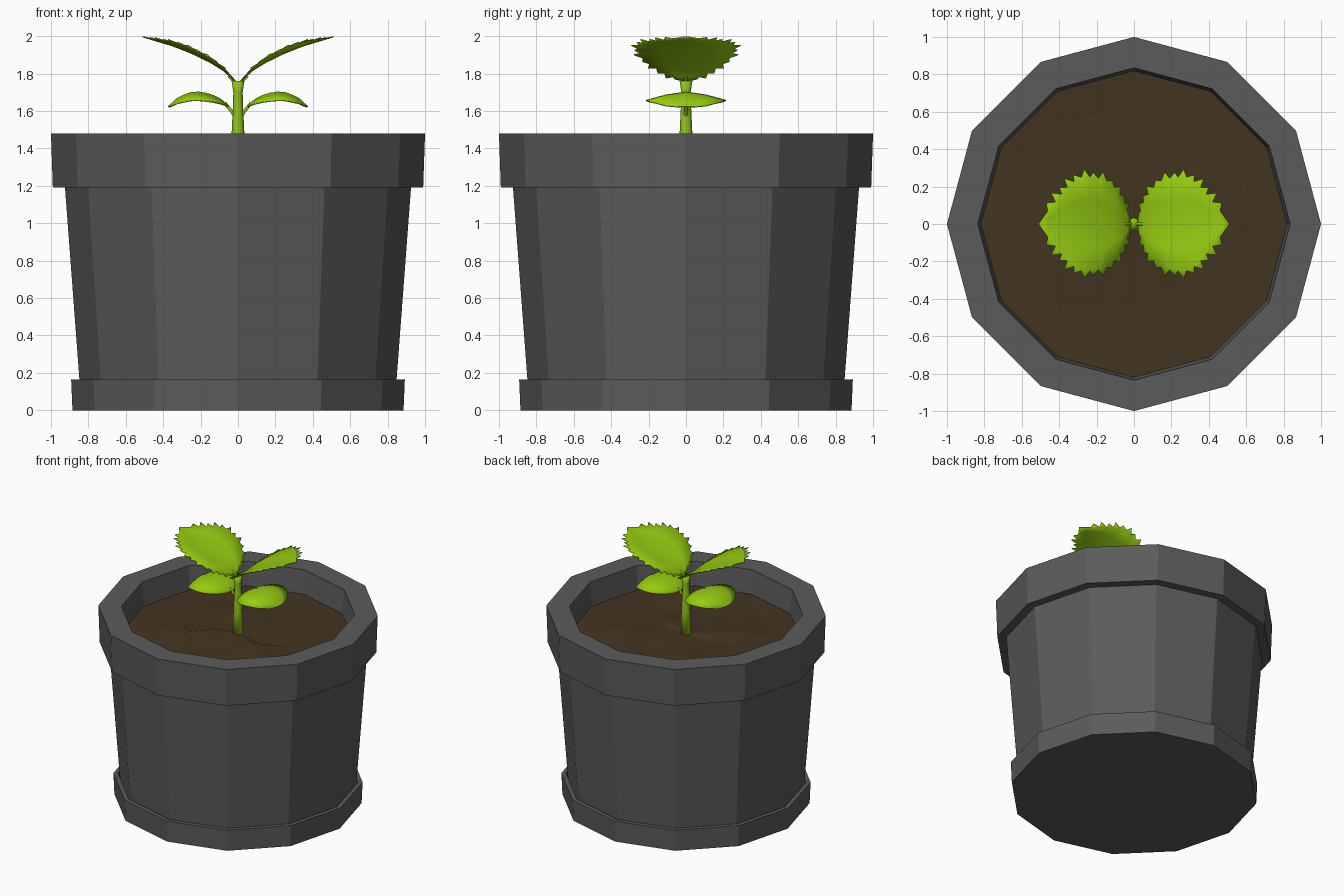
import bpy, bmesh, math, random
from mathutils import Vector

if "Cube" in bpy.data.objects:
    bpy.data.objects.remove(bpy.data.objects["Cube"])

random.seed(4)


def material(name, rgb):
    m = bpy.data.materials.new(name)
    m.diffuse_color = (*rgb, 1)
    m.use_nodes = True
    m.node_tree.nodes["Principled BSDF"].inputs["Base Color"].default_value = m.diffuse_color
    return m


GREY = material("dark grey plastic", (0.105, 0.105, 0.105))
SOIL = material("brown soil", (0.055, 0.034, 0.015))
LEAF = material("leaf green", (0.31, 0.61, 0.006))
STEM = material("stem green", (0.29, 0.55, 0.012))


def finish(name, bm, mat):
    bmesh.ops.remove_doubles(bm, verts=bm.verts, dist=1e-5)
    me = bpy.data.meshes.new(name)
    bm.to_mesh(me)
    bm.free()
    me.materials.append(mat)
    ob = bpy.data.objects.new(name, me)
    bpy.context.collection.objects.link(ob)
    return ob


def lathe(name, profile, mat, sides=12):
    """Revolve (radius, z) points around z, capping both ends."""
    bm = bmesh.new()
    rings = []
    for r, z in profile:
        rings.append([bm.verts.new((r * math.cos(2 * math.pi * i / sides),
                                    r * math.sin(2 * math.pi * i / sides), z))
                      for i in range(sides)])
    for a, b in zip(rings, rings[1:]):
        for i in range(sides):
            j = (i + 1) % sides
            bm.faces.new((a[i], a[j], b[j], b[i]))
    bm.faces.new(rings[0][::-1])
    bm.faces.new(rings[-1])
    bmesh.ops.recalc_face_normals(bm, faces=bm.faces)
    return finish(name, bm, mat)


def interp(table, x):
    for (x0, v0), (x1, v1) in zip(table, table[1:]):
        if x <= x1:
            return v0 + (v1 - v0) * (x - x0) / (x1 - x0)
    return table[-1][1]


# Pot with overhanging rim, and its saucer
lathe("pot", [(0.84, 0.06), (0.925, 1.19), (0.99, 1.19), (1.0, 1.48),
              (0.835, 1.48), (0.815, 1.25)], GREY)
lathe("saucer", [(0.885, 0), (0.892, 0.165), (0.86, 0.165), (0.85, 0.08)], GREY)

# Soil: uneven low-poly disc
bm = bmesh.new()
prev = [bm.verts.new((0, 0, 1.305))] * 12
for r in (0.2, 0.42, 0.63, 0.825):
    ring = []
    for i in range(12):
        edge = r > 0.8
        a = math.radians(30 * i + (0 if edge else random.uniform(-8, 8)))
        z = 1.295 + (0 if edge else random.uniform(-0.015, 0.02))
        ring.append(bm.verts.new((r * math.cos(a), r * math.sin(a), z)))
    for i in range(12):
        j = (i + 1) % 12
        if prev[i] is prev[j]:
            bm.faces.new((prev[i], ring[i], ring[j]))
        else:
            bm.faces.new((prev[i], ring[i], ring[j], prev[j]))
    prev = ring
finish("soil", bm, SOIL)

# Stem
stem = lathe("stem", [(0.037, 1.28), (0.034, 1.48), (0.027, 1.63),
                      (0.025, 1.7), (0.034, 1.76)], STEM, 8)
stem.data.shade_smooth()


def leaf(name, side, spine, width, curl, stations, tooth):
    """Leaf growing along x: spine heights, half widths and optional teeth."""
    bm = bmesh.new()

    def vert(x, y):
        z = interp(spine, x) + curl * abs(y) ** 1.5
        return bm.verts.new((side * x, y, min(z, 2.0)))

    for s in (-1, 1):
        rows = []
        for x in stations:
            w = interp(width, x)
            rows.append([vert(x, s * w * t) for t in (0, 0.5, 1)])
        for k, (a, b) in enumerate(zip(rows, rows[1:])):
            for i in range(2):
                bm.faces.new((a[i], b[i], b[i + 1], a[i + 1]))
            if tooth and k < len(rows) - 2:
                p, q = a[2].co, b[2].co
                d = Vector((abs(q.x) - abs(p.x), abs(q.y) - abs(p.y)))
                n = Vector((-d.y, d.x)).normalized()
                h = tooth * (0.8 + 0.4 * (k % 2))
                x = (abs(p.x) + abs(q.x)) / 2 + n.x * h + 0.008
                y = (abs(p.y) + abs(q.y)) / 2 + n.y * h
                bm.faces.new((a[2], b[2], vert(max(x, 0.025), s * y)))
    bmesh.ops.remove_doubles(bm, verts=bm.verts, dist=1e-5)
    bmesh.ops.dissolve_degenerate(bm, edges=bm.edges, dist=1e-5)
    bmesh.ops.recalc_face_normals(bm, faces=bm.faces)
    if sum(f.normal.z * f.calc_area() for f in bm.faces) < 0:
        bmesh.ops.reverse_faces(bm, faces=bm.faces)
    ob = finish(name, bm, LEAF)
    ob.data.shade_smooth()
    mod = ob.modifiers.new("thickness", 'SOLIDIFY')
    mod.thickness = 0.006


def stalk(name, side, points, radius):
    cu = bpy.data.curves.new(name, 'CURVE')
    cu.dimensions = '3D'
    cu.bevel_depth = radius
    cu.bevel_resolution = 1
    sp = cu.splines.new('POLY')
    sp.points.add(len(points) - 1)
    for p, (x, z) in zip(sp.points, points):
        p.co = (side * x, 0, z, 1)
    cu.materials.append(STEM)
    ob = bpy.data.objects.new(name, cu)
    bpy.context.collection.objects.link(ob)


# Two pairs of leaves, mirrored left and right
top_spine = [(0.02, 1.765), (0.07, 1.815), (0.15, 1.865), (0.25, 1.913),
             (0.35, 1.952), (0.45, 1.982), (0.51, 2.0)]
top_width = [(0.02, 0.03), (0.04, 0.08), (0.06, 0.14), (0.1, 0.19),
             (0.15, 0.235), (0.22, 0.25), (0.28, 0.25), (0.34, 0.215),
             (0.38, 0.165), (0.41, 0.13), (0.46, 0.07), (0.51, 0)]
top_stations = [0.02, 0.036, 0.052, 0.075, 0.105, 0.145, 0.19, 0.235, 0.28,
                0.32, 0.355, 0.385, 0.42, 0.46, 0.51]
low_spine = [(0.05, 1.625), (0.08, 1.66), (0.14, 1.69), (0.2, 1.705),
             (0.26, 1.7), (0.32, 1.675), (0.375, 1.625)]
low_n = 12
low_stations = [0.2125 - 0.1625 * math.cos(math.pi * i / low_n)
                for i in range(low_n + 1)]
low_width = [(x, 0.215 * math.sin(math.pi * i / low_n))
             for i, x in enumerate(low_stations)]
for side, label in ((-1, "left"), (1, "right")):
    leaf(label + "_upper_leaf", side, top_spine, top_width, 0.22, top_stations, 0.035)
    leaf(label + "_lower_leaf", side, low_spine, low_width, -0.45, low_stations, 0)
    stalk(label + "_upper_stalk", side, [(0.005, 1.71), (0.02, 1.76), (0.05, 1.79)], 0.01)
    stalk(label + "_lower_stalk", side, [(0.01, 1.56), (0.035, 1.6), (0.07, 1.643)], 0.01)
